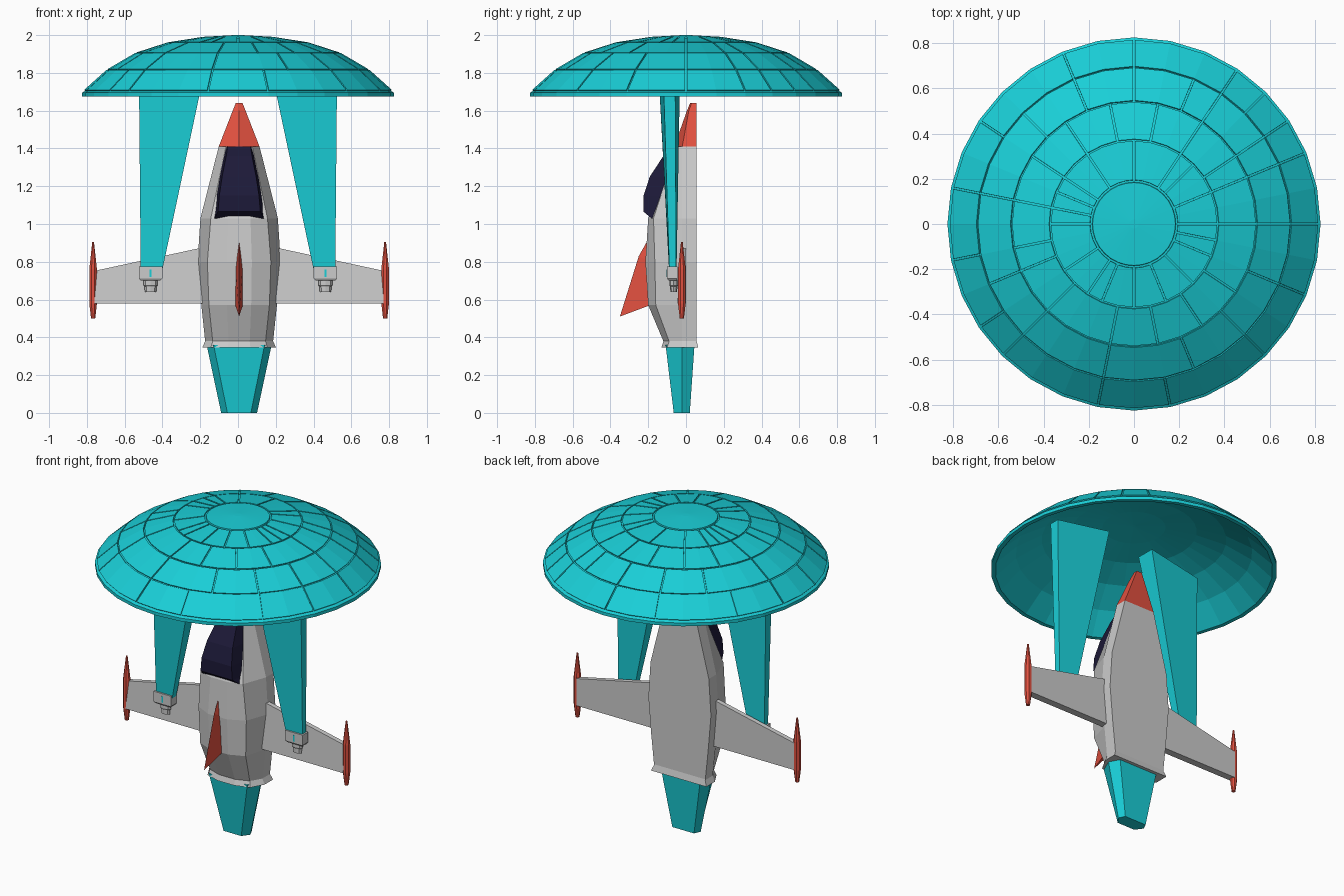
import bpy, bmesh, random
from math import sin, cos, pi

if "Cube" in bpy.data.objects:
    bpy.data.objects.remove(bpy.data.objects["Cube"])

random.seed(4)
CX = 0.006  # craft sits a hair right of the canopy axis


def material(name, rgb):
    m = bpy.data.materials.new(name)
    m.diffuse_color = (*rgb, 1)
    m.use_nodes = True
    m.node_tree.nodes["Principled BSDF"].inputs["Base Color"].default_value = m.diffuse_color
    return m


TEAL = material("teal", (0.01, 0.62, 0.68))
RED = material("red", (0.75, 0.08, 0.05))
NAVY = material("navy", (0.012, 0.01, 0.04))


def finish(name, bm, mat=None):
    bmesh.ops.recalc_face_normals(bm, faces=bm.faces)
    me = bpy.data.meshes.new(name)
    bm.to_mesh(me)
    bm.free()
    ob = bpy.data.objects.new(name, me)
    bpy.context.collection.objects.link(ob)
    if mat:
        me.materials.append(mat)
    return ob


def loft(name, rings, mat=None):
    """Skin closed rings of equal point count and cap both ends."""
    bm = bmesh.new()
    vs = [[bm.verts.new(p) for p in r] for r in rings]
    n = len(rings[0])
    for a, b in zip(vs, vs[1:]):
        for i in range(n):
            j = (i + 1) % n
            bm.faces.new((a[i], a[j], b[j], b[i]))
    bm.faces.new(vs[0])
    bm.faces.new(vs[-1])
    return finish(name, bm, mat)


def mirrored(half):
    """Complete a half section (x >= 0) across the craft's centre line."""
    return [(CX + x, y, z) for x, y, z in half] + [(CX - x, y, z) for x, y, z in reversed(half)]


def hull(z, hw, fw, yf, ye, ys=-0.02, yb=0.055):
    """Flat-backed hull section with chamfered sides and bowed front."""
    return mirrored([(hw, yb, z), (hw, ys, z), (fw, ye, z), (fw * 0.4, yf, z)])


def box_rings(x0, x1, y0, y1, z):
    return [(x0, y0, z), (x1, y0, z), (x1, y1, z), (x0, y1, z)]


# Fuselage
loft("fuselage", [
    hull(0.38, 0.18, 0.14, -0.12, -0.09),
    hull(0.57, 0.20, 0.16, -0.20, -0.16),
    hull(0.80, 0.22, 0.168, -0.215, -0.165),
    hull(1.03, 0.205, 0.15, -0.20, -0.172),
    hull(1.41, 0.108, 0.07, -0.06, -0.05)])
loft("tail_ring", [
    hull(0.345, 0.195, 0.15, -0.13, -0.10, yb=0.065),
    hull(0.385, 0.178, 0.138, -0.118, -0.088)])

# Exhaust cone, with flat chamfered sides
loft("exhaust_cone", [
    mirrored([(w * 0.8, yb, z), (w, ys, z), (f, yf, z)])
    for z, w, f, yb, ys, yf in ((0, 0.095, 0.062, 0.02, -0.02, -0.065),
                                (0.36, 0.172, 0.135, 0.045, -0.02, -0.108))], TEAL)

# Red nose with a central ridge
loft("nose_cone", [
    [(CX + x, y, z) for x, y in ((w, 0.055), (w, ys), (0, yf), (-w, ys), (-w, 0.055))]
    for z, w, ys, yf in ((1.41, 0.108, -0.02, -0.062), (1.60, 0.034, 0.015, 0.005),
                         (1.64, 0.018, 0.03, 0.022))], RED)

# Cockpit glass
loft("cockpit_canopy", [
    mirrored([(bw, yb, z), (fw, yf, z)])
    for z, bw, fw, yb, yf in ((1.03, 0.145, 0.13, -0.10, -0.182),
                              (1.065, 0.138, 0.112, -0.10, -0.225),
                              (1.15, 0.124, 0.105, -0.09, -0.225),
                              (1.25, 0.106, 0.09, -0.07, -0.192),
                              (1.36, 0.084, 0.068, -0.04, -0.12),
                              (1.41, 0.074, 0.06, -0.02, -0.064))], NAVY)

# Front fin: thick at the root, sharp leading edge and tip
bm = bmesh.new()
tip, lead, top = [bm.verts.new((CX, y, z)) for y, z in
                  ((-0.35, 0.51), (-0.25, 0.83), (-0.205, 0.91))]
sides = [[bm.verts.new((CX + s * 0.02, y, z)) for y, z in ((-0.19, 0.57), (-0.19, 0.80))]
         for s in (-1, 1)]
for a, b in sides:
    bm.faces.new((tip, lead, b, a))
    bm.faces.new((lead, top, b))
bm.faces.new((tip, sides[0][0], sides[1][0]))
bm.faces.new((sides[0][0], sides[0][1], sides[1][1], sides[1][0]))
bm.faces.new((top, sides[0][1], sides[1][1]))
finish("front_fin", bm, RED)

# Wings, wingtip pods, canopy straps and clips on both sides
for s, side in ((-1, "left"), (1, "right")):
    loft(side + "_wing", [
        [(CX + s * x, y, z) for y, z in ((-0.045, 0.58), (0.0, 0.58), (0.0, zt), (-0.03, zt))]
        for x, zt in ((0.15, 0.885), (0.765, 0.752))])
    loft(side + "_wingtip_pod", [
        [(CX + s * 0.773 + w * cos(a), -0.022 + w * sin(a), z)
         for a in [pi / 8 + k * pi / 4 for k in range(8)]]
        for z, w in ((0.50, 0.012), (0.58, 0.022), (0.76, 0.022), (0.905, 0.005))], RED)

    # each strap row: outer x, inner x, outer z, inner z, half depths, y centre
    rings = []
    for xo, xi, zo, zi, do, di, y in ((0.515, 0.40, 0.76, 0.76, 0.018, 0.02, -0.07),
                                      (0.525, 0.16, 1.845, 1.89, 0.032, 0.06, -0.09)):
        rings.append([(s * xo, y - do, zo), (s * xi, y - di, zi),
                      (s * xi, y + di, zi), (s * xo, y + do, zo)])
    loft(side + "_strap", rings, TEAL)

    c = s * 0.463
    loft(side + "_clip", [box_rings(c - w, c + w, -0.072 - d, -0.072 + d, z)
                          for z, w, d in ((0.70, 0.052, 0.02), (0.712, 0.062, 0.028),
                                          (0.776, 0.062, 0.028))])
    loft(side + "_clip_knob", [
        [(c + w * cos(k * pi / 4), -0.065 + 0.6 * w * sin(k * pi / 4), z) for k in range(8)]
        for z, w in ((0.64, 0.03), (0.67, 0.032), (0.675, 0.038), (0.705, 0.038))])
    loft(side + "_clip_slot", [box_rings(c - 0.005, c + 0.005, -0.102, -0.09, z)
                               for z in (0.72, 0.76)], TEAL)

# Parachute canopy: 32-sided lathe with an open underside
SEG = 32
STEP = 2 * pi / SEG
OUTER = [(0.19, 1.983), (0.37, 1.955), (0.54, 1.90), (0.69, 1.812), (0.812, 1.703)]
rim = [(0.825, 1.695), (0.825, 1.675), (0.80, 1.675)]
inner = [(r - 0.008, z - 0.022) for r, z in reversed(OUTER[:-1])]
loft("parachute_canopy", [
    [(r * cos(k * STEP), r * sin(k * STEP), z) for k in range(SEG)]
    for r, z in [(0.01, 1.992)] + OUTER + rim + inner + [(0.01, 1.97)]], TEAL)

# Thin raised panels over the canopy, separated by narrow seams
bm = bmesh.new()
GAP = 0.004
for (r0, z0), (r1, z1) in zip(OUTER, OUTER[1:]):
    k = 0
    while k < SEG:
        n = min(random.choice((1, 2, 2, 3)), SEG - k)
        lower, upper = [], []
        for i in range(n + 1):
            shift = (i == 0) - (i == n)
            for t, out in ((0.02, upper), (0.98, lower)):
                r, z = r0 + (r1 - r0) * t, z0 + (z1 - z0) * t
                a = (k + i) * STEP + shift * GAP / r
                out.append(bm.verts.new((r * cos(a), r * sin(a), z)))
        for i in range(n):
            bm.faces.new((upper[i], lower[i], lower[i + 1], upper[i + 1]))
        k += n
for f in bm.faces:
    f.normal_update()
panels = finish("canopy_panels", bm, TEAL)
if panels.data.polygons[0].normal.z < 0:
    panels.data.flip_normals()
for p in panels.data.polygons:
    if p.normal.z < 0:
        p.flip()
mod = panels.modifiers.new("thickness", 'SOLIDIFY')
mod.thickness = 0.007
mod.offset = 1

# Crown plate
loft("crown_plate", [
    [(r * cos(k * STEP), r * sin(k * STEP), z) for k in range(SEG)]
    for r, z in ((0.185, 1.983), (0.183, 1.991), (0.02, 2.0))], TEAL)
